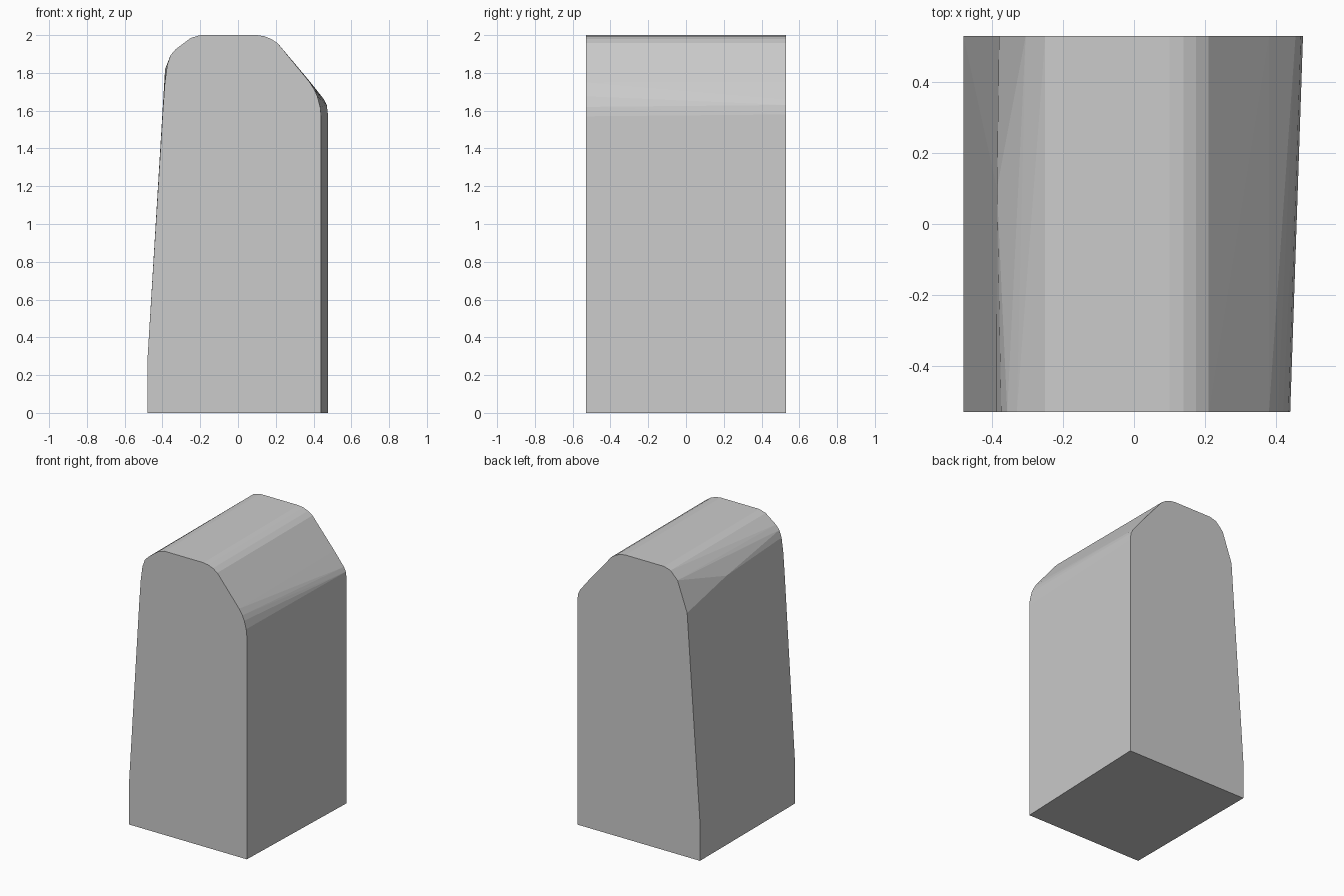
import bpy
import bmesh

cube = bpy.data.objects.get("Cube")
if cube:
    bpy.data.objects.remove(cube, do_unlink=True)

grey = bpy.data.materials.new("plain_grey")
grey.use_nodes = True
colour = (0.6, 0.6, 0.6, 1)
grey.diffuse_color = colour
grey.node_tree.nodes["Principled BSDF"].inputs["Base Color"].default_value = colour

HALF_DEPTH = 0.53

# Rounded crown shared by both ends (x, z)
crown = [(-0.25, 1.985), (-0.2, 2), (0.1, 2), (0.14, 1.994), (0.175, 1.98), (0.21, 1.957)]

# Front outline: left wall and shoulder, then right shoulder and wall
front = [(-0.48, 0), (-0.48, 0.27), (-0.398, 1.6), (-0.387, 1.75), (-0.374, 1.845),
         (-0.357, 1.894), (-0.33, 1.925)] + crown + [
         (0.38, 1.75), (0.405, 1.71), (0.42, 1.676), (0.435, 1.62), (0.44, 1.57), (0.44, 0)]

# Back outline: softer left shoulder, wider right shoulder
back = [(-0.48, 0), (-0.48, 0.27), (-0.38, 1.72), (-0.305, 1.93)] + crown + [
        (0.38, 1.755), (0.455, 1.66), (0.47, 1.63), (0.476, 1.58), (0.476, 0)]

# Block wrapped around the two outlines, with the ridge point on the left wall
bm = bmesh.new()
for outline, y in ((front, -HALF_DEPTH), (back, HALF_DEPTH)):
    for x, z in outline:
        bm.verts.new((x, y, z))
bm.verts.new((-0.386, 0.1, 1.82))
hull = bmesh.ops.convex_hull(bm, input=bm.verts)
bmesh.ops.delete(bm, geom=[v for v in bm.verts if not v.link_faces], context='VERTS')

# Merge flat areas into single faces
bmesh.ops.dissolve_limit(bm, angle_limit=0.005, verts=bm.verts, edges=bm.edges)
bmesh.ops.recalc_face_normals(bm, faces=bm.faces)

mesh = bpy.data.meshes.new("rounded_block")
bm.to_mesh(mesh)
bm.free()
mesh.materials.append(grey)
block = bpy.data.objects.new("rounded_block", mesh)
bpy.context.collection.objects.link(block)
